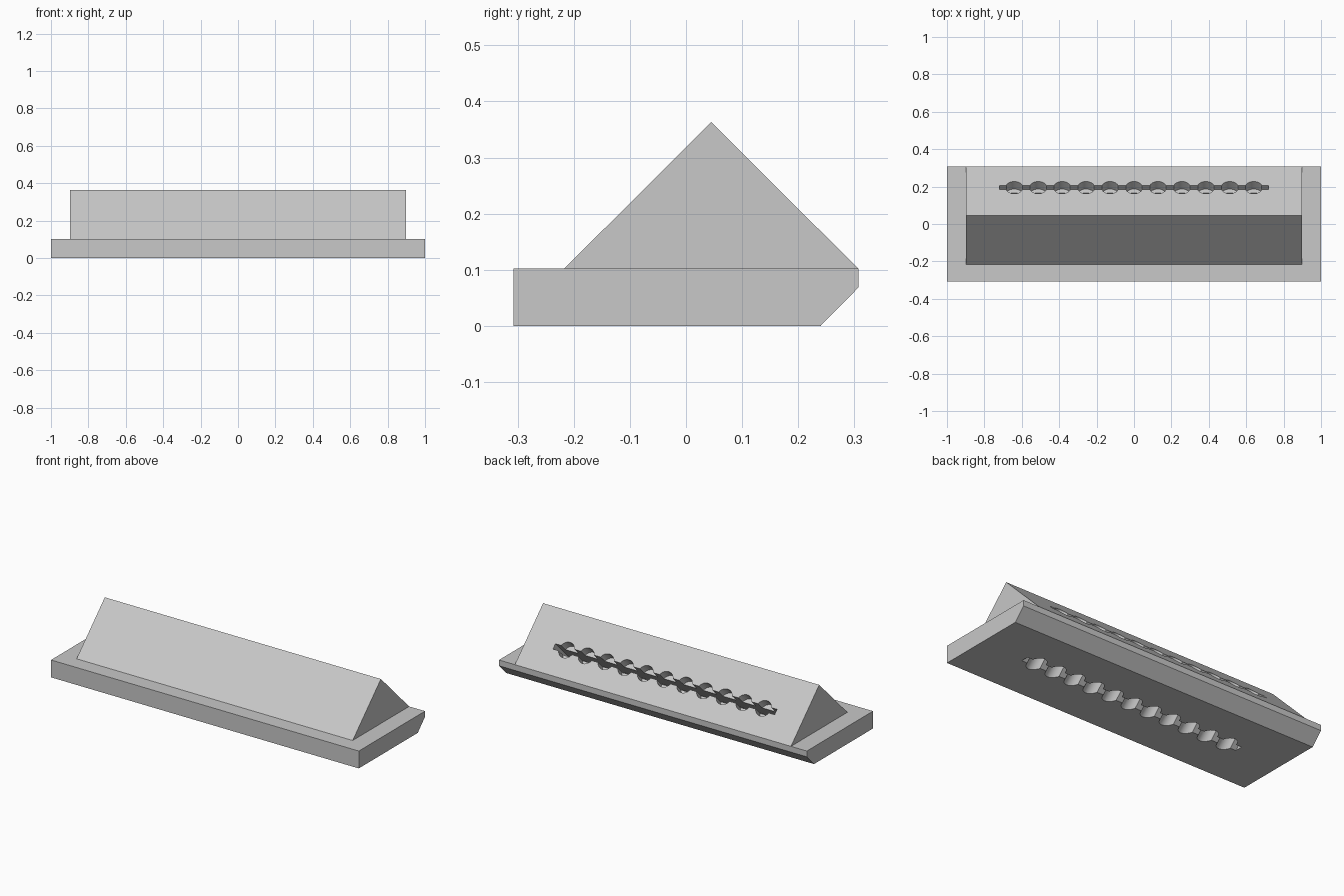
import bpy, bmesh, math
from mathutils import Matrix, Vector

cube = bpy.data.objects.get("Cube")
if cube:
    bpy.data.objects.remove(cube, do_unlink=True)

grey = bpy.data.materials.new("light grey")
grey.use_nodes = True
colour = (0.58, 0.58, 0.58, 1)
grey.diffuse_color = colour
grey.node_tree.nodes["Principled BSDF"].inputs["Base Color"].default_value = colour


def make_object(name, bm):
    bmesh.ops.recalc_face_normals(bm, faces=bm.faces)
    mesh = bpy.data.meshes.new(name)
    bm.to_mesh(mesh)
    bm.free()
    mesh.materials.append(grey)
    obj = bpy.data.objects.new(name, mesh)
    bpy.context.collection.objects.link(obj)
    return obj


def extrude_profile(name, profile, half_width):
    """Extrude a (y, z) side profile symmetrically along x."""
    bm = bmesh.new()
    face = bm.faces.new([bm.verts.new((-half_width, y, z)) for y, z in profile])
    grown = bmesh.ops.extrude_face_region(bm, geom=[face])
    verts = [v for v in grown["geom"] if isinstance(v, bmesh.types.BMVert)]
    bmesh.ops.translate(bm, verts=verts, vec=(2 * half_width, 0, 0))
    return make_object(name, bm)


# Base plate with a chamfered lower back edge, and the ridge on top
top = 0.102
base = extrude_profile("base_plate", [(-0.307, 0), (0.24, 0), (0.307, 0.068),
                                      (0.307, top), (-0.307, top)], 1.0)
ridge = extrude_profile("ridge", [(-0.217, top), (0.307, top), (0.045, 0.363)], 0.897)

# Tilted frame: origin on the back slope, local z pointing out of it
frame = Matrix.Translation((0, 0.195, 0.214)) @ Matrix.Rotation(math.radians(-45), 4, "X")


def place(x, low, high):
    return frame @ Matrix.Translation((x, 0, (low + high) / 2))


# Row of round recesses on the slope and underneath
bm = bmesh.new()
for i in range(-5, 6):
    for low, high in ((-0.057, 0.1), (-0.45, -0.17)):
        bmesh.ops.create_cone(bm, cap_ends=True, segments=32, radius1=0.046, radius2=0.046,
                              depth=high - low, matrix=place(i * 0.128, low, high))
bores = make_object("bore_cutter", bm)

# Narrow slot running through the whole body
bm = bmesh.new()
size = Matrix.Diagonal(Vector((1.44, 0.032, 0.55, 1)))
bmesh.ops.create_cube(bm, size=1, matrix=place(0, -0.45, 0.1) @ size)
slot = make_object("slot_cutter", bm)

# Cut both parts and smooth only the curved walls
for part in (base, ridge):
    bpy.ops.object.select_all(action="DESELECT")
    part.select_set(True)
    bpy.context.view_layer.objects.active = part
    for cutter in (bores, slot):
        mod = part.modifiers.new("cut", "BOOLEAN")
        mod.operation = "DIFFERENCE"
        mod.solver = "EXACT"
        mod.object = cutter
        bpy.ops.object.modifier_apply(modifier=mod.name)
    bpy.ops.object.shade_smooth_by_angle(angle=math.radians(30))

for cutter in (bores, slot):
    bpy.data.objects.remove(cutter, do_unlink=True)
